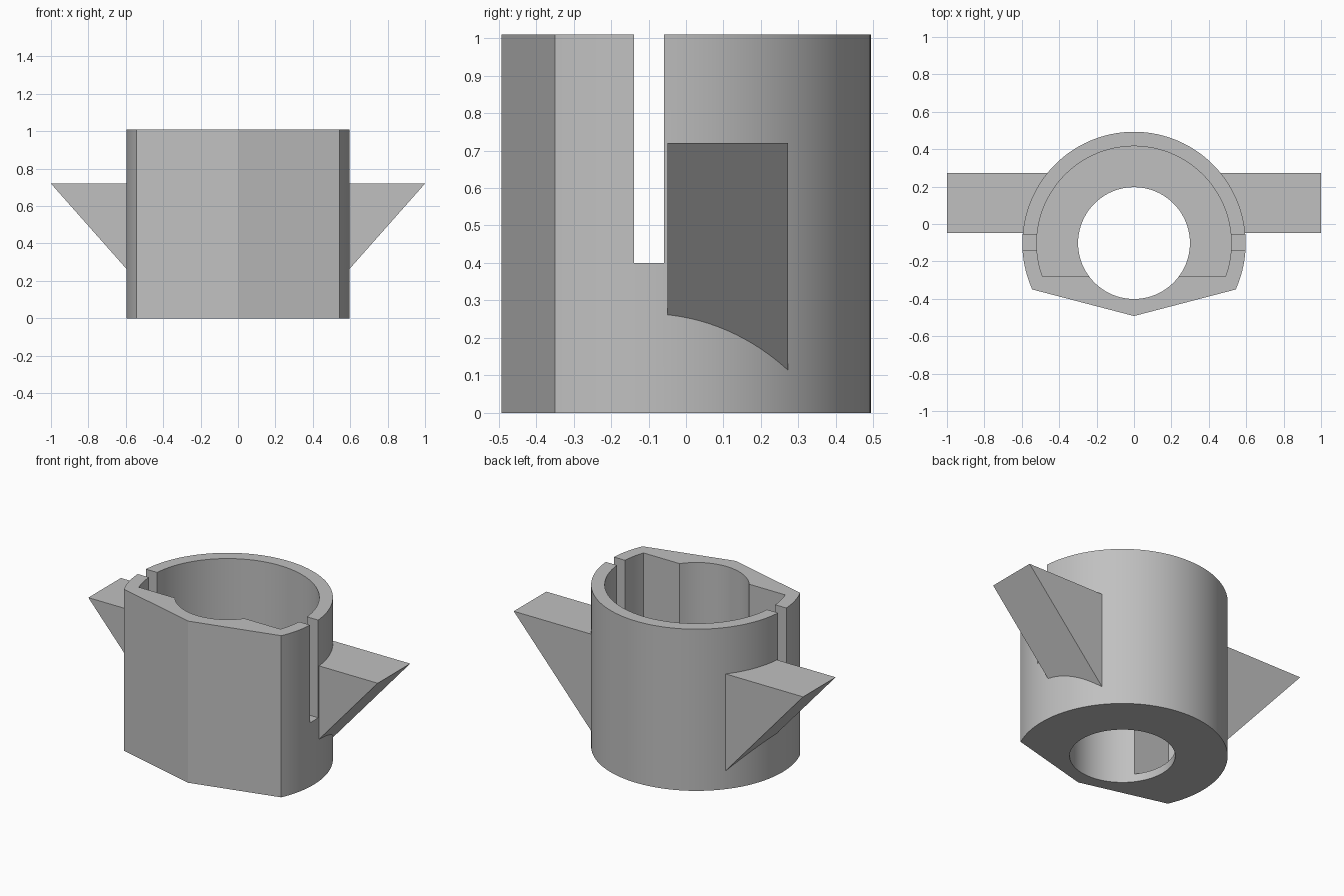
import bpy, bmesh, math

if "Cube" in bpy.data.objects:
    bpy.data.objects.remove(bpy.data.objects["Cube"])

CY, R, H = -0.104, 0.597, 1.01      # barrel axis y, outer radius, height
RI, FLAT, FLOOR = 0.52, -0.28, 0.05  # cavity radius, flat front wall y, floor top

grey = bpy.data.materials.new("grey")
grey.diffuse_color = (0.53, 0.53, 0.53, 1)
grey.use_nodes = True
grey.node_tree.nodes["Principled BSDF"].inputs["Base Color"].default_value = grey.diffuse_color


def add_object(name, bm):
    bmesh.ops.recalc_face_normals(bm, faces=bm.faces)
    me = bpy.data.meshes.new(name)
    bm.to_mesh(me)
    bm.free()
    me.materials.append(grey)
    ob = bpy.data.objects.new(name, me)
    bpy.context.collection.objects.link(ob)
    return ob


def prism(name, outline, z0, z1):
    bm = bmesh.new()
    face = bm.faces.new([bm.verts.new((x, y, z0)) for x, y in outline])
    top = bmesh.ops.extrude_face_region(bm, geom=[face])["geom"]
    bmesh.ops.translate(bm, vec=(0, 0, z1 - z0),
                        verts=[v for v in top if isinstance(v, bmesh.types.BMVert)])
    return add_object(name, bm)


def arc(r, y_end, n=96):
    """Arc over the back of the barrel, ending on both sides at y_end."""
    a0 = math.asin((y_end - CY) / r)
    return [(r * math.cos(a), CY + r * math.sin(a))
            for a in (a0 + (math.pi - 2 * a0) * i / n for i in range(n + 1))]


def activate(ob):
    bpy.ops.object.select_all(action='DESELECT')
    ob.select_set(True)
    bpy.context.view_layer.objects.active = ob


def cut(ob, cutter):
    mod = ob.modifiers.new("cut", 'BOOLEAN')
    mod.operation, mod.solver, mod.object = 'DIFFERENCE', 'EXACT', cutter
    activate(ob)
    bpy.ops.object.modifier_apply(modifier=mod.name)
    bpy.data.objects.remove(cutter)


# Barrel with a shallow pointed front
body = prism("barrel", arc(R, -0.35) + [(0, -0.492)], 0, H)

# Cavity, through hole and side slots
cut(body, prism("cavity_cutter", arc(RI, FLAT), FLOOR, H + 0.1))
hole = [(0.299 * math.cos(t), -0.102 + 0.299 * math.sin(t))
        for t in (math.tau * i / 80 for i in range(80))]
cut(body, prism("hole_cutter", hole, -0.1, H + 0.2))
slot = [(-0.8, -0.139), (0.8, -0.139), (0.8, -0.059), (-0.8, -0.059)]
cut(body, prism("slot_cutter", slot, 0.40, H + 0.3))
activate(body)
bpy.ops.object.shade_smooth_by_angle(angle=math.radians(20))


# Triangular side wings, their inner edge following the barrel
def wing(name, side):
    y0, y1, top, slope, n = -0.049, 0.272, 0.72, 1.13, 16
    bm = bmesh.new()
    upper, lower = [], []
    for i in range(n + 1):
        y = y0 + (y1 - y0) * i / n
        x = math.sqrt((R - 0.004) ** 2 - (y - CY) ** 2)
        upper.append(bm.verts.new((side * x, y, top)))
        lower.append(bm.verts.new((side * x, y, top - slope * (1 - x))))
    tip = [bm.verts.new((side, y, top)) for y in (y1, y0)]
    bm.faces.new(upper + tip)
    bm.faces.new(lower + tip)
    bm.faces.new((upper[0], lower[0], tip[1]))
    bm.faces.new((upper[-1], lower[-1], tip[0]))
    for i in range(n):
        bm.faces.new((upper[i], upper[i + 1], lower[i + 1], lower[i]))
    add_object(name, bm)


wing("right_wing", 1)
wing("left_wing", -1)
